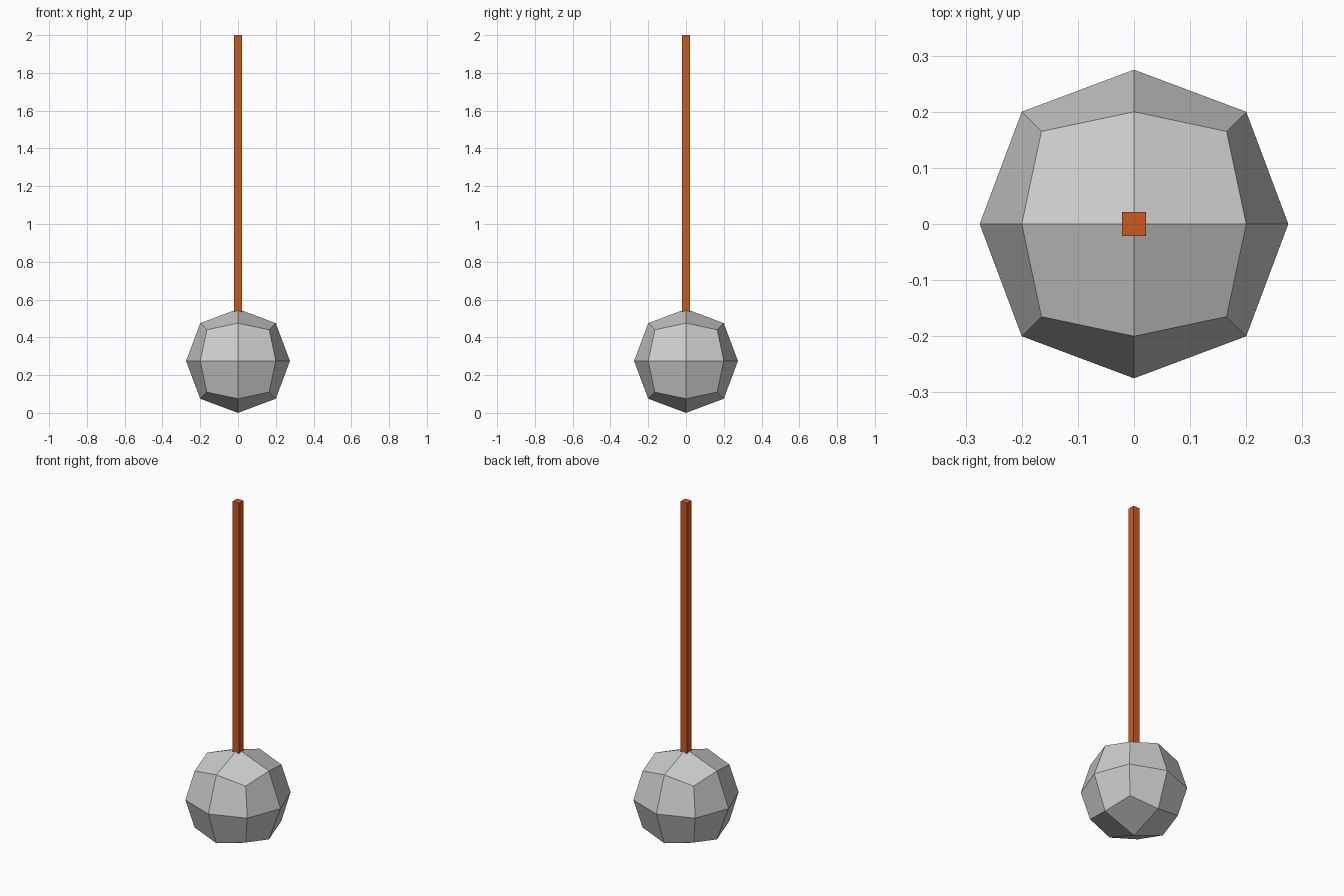
import bpy, bmesh
from mathutils import Vector

if "Cube" in bpy.data.objects:
    bpy.data.objects.remove(bpy.data.objects["Cube"])


def make_object(name, bm):
    mesh = bpy.data.meshes.new(name)
    bm.normal_update()
    bm.to_mesh(mesh)
    bm.free()
    obj = bpy.data.objects.new(name, mesh)
    bpy.context.collection.objects.link(obj)
    return obj


# Faceted ball: a cube subdivided once and rounded outwards
CENTRE = Vector((0, 0, 0.275))
bm = bmesh.new()
bmesh.ops.create_cube(bm, size=2)
bmesh.ops.subdivide_edges(bm, edges=bm.edges[:], cuts=1, use_grid_fill=True)
extent = {1: 0.275, 2: 0.2, 3: 0.165}  # face centre, edge middle, corner
for v in bm.verts:
    v.co = v.co * extent[sum(abs(c) > 0.5 for c in v.co)] + CENTRE
make_object("ball", bm)

# Square rod standing in the ball
HALF, BOTTOM, TOP = 0.021, 0.5, 2.0
bm = bmesh.new()
bmesh.ops.create_cube(bm, size=1)
for v in bm.verts:
    v.co = (v.co.x * 2 * HALF, v.co.y * 2 * HALF, TOP if v.co.z > 0 else BOTTOM)
rod = make_object("rod", bm)
orange = bpy.data.materials.new("orange")
orange.diffuse_color = (0.6, 0.1, 0.015, 1)
orange.use_nodes = True
orange.node_tree.nodes["Principled BSDF"].inputs["Base Color"].default_value = orange.diffuse_color
rod.data.materials.append(orange)
